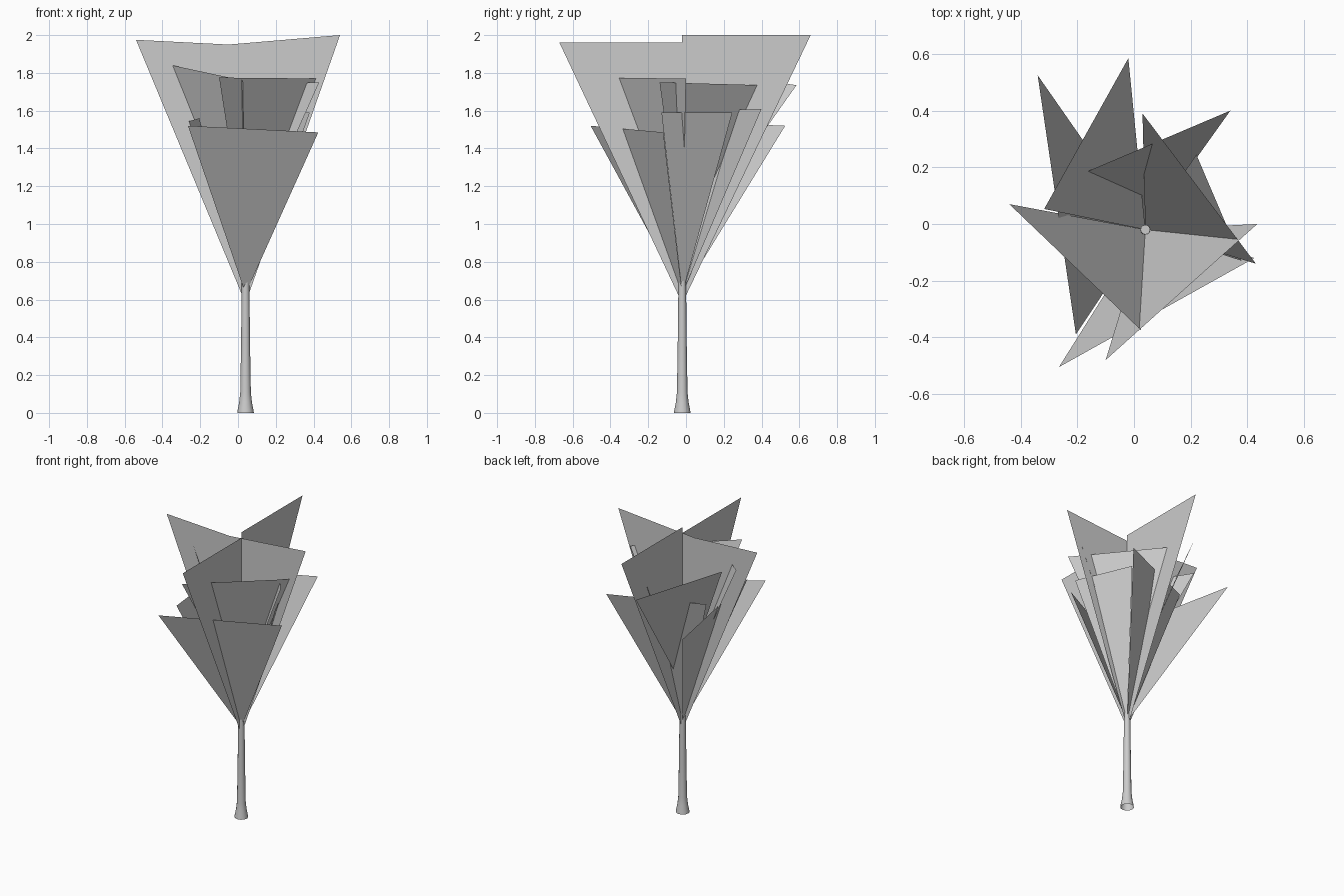
import bpy
from mathutils import Vector

cube = bpy.data.objects.get("Cube")
if cube:
    bpy.data.objects.remove(cube, do_unlink=True)

AXIS_X, AXIS_Y = 0.04, -0.02
HIGH_TIP, LOW_TIP = 0.88, 0.63

# One plain grey for the whole plant
grey = bpy.data.materials.new("light_grey")
grey.use_nodes = True
tone = (0.6, 0.6, 0.6, 1)
grey.diffuse_color = tone
shader = next(n for n in grey.node_tree.nodes if n.type == 'BSDF_PRINCIPLED')
shader.inputs["Base Color"].default_value = tone
shader.inputs["Roughness"].default_value = 0.8


def axis(z):
    """Point on the trunk's centre line."""
    return Vector((AXIS_X, AXIS_Y, z))


def build(name, verts, faces):
    """Mesh object in the plant's grey."""
    mesh = bpy.data.meshes.new(name)
    mesh.from_pydata(verts, [], faces)
    mesh.materials.append(grey)
    obj = bpy.data.objects.new(name, mesh)
    bpy.context.collection.objects.link(obj)
    return obj


def sheet(name, *corners):
    """Thin flat foliage sheet."""
    return build(name, corners, [list(range(len(corners)))])


# Trunk: flared foot, gentle taper, open underneath
SIDES = 12
profile = [(0.044, 0), (0.042, 0.015), (0.034, 0.055), (0.028, 0.11),
           (0.024, 0.35), (0.02, 0.7), (0.017, 0.96)]
rings = []
for radius, z in profile:
    bpy.ops.mesh.primitive_circle_add(vertices=SIDES, radius=radius)
    ring = bpy.context.object
    rings.extend(v.co + axis(z) for v in ring.data.vertices)
    bpy.data.objects.remove(ring, do_unlink=True)
faces = [list(range(len(rings) - SIDES, len(rings)))]
for level in range(len(profile) - 1):
    for i in range(SIDES):
        j = (i + 1) % SIDES
        low, high = level * SIDES, (level + 1) * SIDES
        faces.append([low + i, low + j, high + j, high + i])
trunk = build("trunk", rings, faces)
bpy.ops.object.select_all(action='DESELECT')
trunk.select_set(True)
bpy.context.view_layer.objects.active = trunk
bpy.ops.object.shade_smooth_by_angle()

# Tall upright cards crossing at the trunk
foot = axis(0.58)
sheet("side_card", foot, (0.54, AXIS_Y, 2), (-0.05, AXIS_Y, 1.95),
      (-0.54, AXIS_Y, 1.975))
sheet("front_card", foot, axis(1.96), (AXIS_X, -0.67, 1.96))
sheet("back_card", foot, (AXIS_X, 0.66, 2), axis(2))

# Leaning leaves: two rim corners and the height of the tip on the trunk
leaves = {
    "front_high_leaf": ((-0.1, -0.48, 1.775), (0.435, 0, 1.77), HIGH_TIP),
    "right_high_leaf": ((-0.44, 0.07, 1.86), (0.025, -0.375, 1.76), HIGH_TIP),
    "back_high_leaf": ((-0.02, 0.585, 1.735), (-0.317, 0.053, 1.81), HIGH_TIP),
    "left_high_leaf": ((0.43, -0.14, 1.75), (0.03, 0.39, 1.735), HIGH_TIP),
    "front_low_leaf": ((-0.265, -0.505, 1.52), (0.425, -0.12, 1.485), LOW_TIP),
    "right_low_leaf": ((-0.34, 0.525, 1.52), (-0.205, -0.39, 1.56), LOW_TIP),
    "back_low_leaf": ((0.34, 0.4, 1.61), (-0.26, 0.145, 1.6), LOW_TIP),
    "left_low_leaf": ((0.38, -0.13, 1.59), (0.22, 0.245, 1.59), LOW_TIP),
}
for name, (start, end, tip) in leaves.items():
    sheet(name, axis(tip), end, start)
